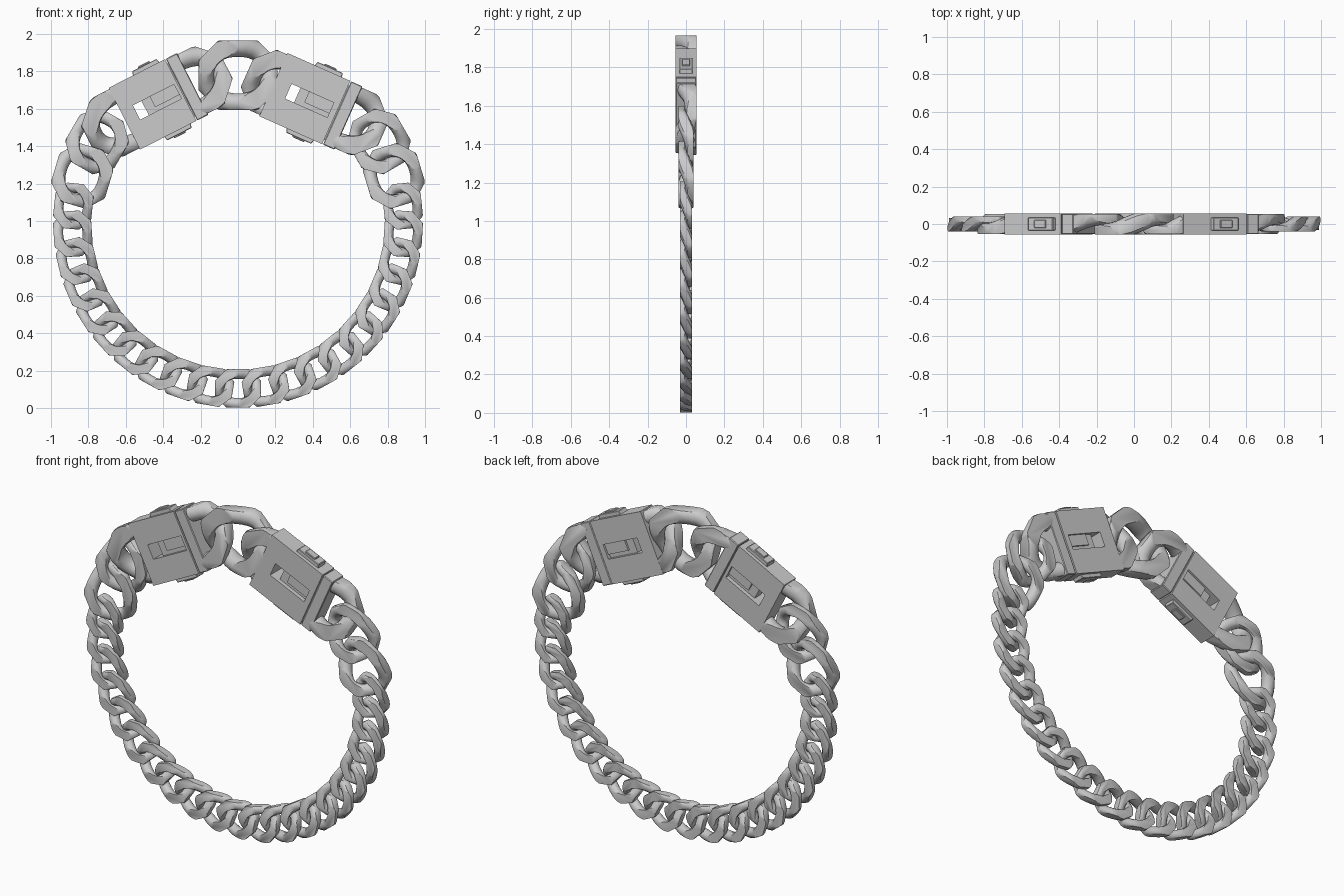
import bpy, bmesh
from math import sin, cos, pi, radians, copysign
from mathutils import Vector, Matrix

if "Cube" in bpy.data.objects:
    bpy.data.objects.remove(bpy.data.objects["Cube"])

CENTRE_Z, RING = 0.99, 0.885


def finish(bm, name, angle=35):
    bmesh.ops.recalc_face_normals(bm, faces=bm.faces)
    me = bpy.data.meshes.new(name)
    bm.to_mesh(me)
    bm.free()
    me.shade_smooth()
    me.set_sharp_from_angle(angle=radians(angle))
    return me


def place(name, me, x, z, turn):
    ob = bpy.data.objects.new(name, me)
    ob.location = (x, 0, z)
    ob.rotation_euler = (0, radians(turn), 0)
    bpy.context.collection.objects.link(ob)
    return ob


def slice_off(bm, co, no):
    geom = bm.verts[:] + bm.edges[:] + bm.faces[:]
    res = bmesh.ops.bisect_plane(bm, geom=geom, plane_co=co, plane_no=no,
                                 dist=1e-6, clear_outer=True)
    edges = [e for e in res['geom_cut']
             if isinstance(e, bmesh.types.BMEdge) and e.is_boundary]
    if edges:
        bmesh.ops.holes_fill(bm, edges=edges, sides=0)


# Twisted curb link, ground flat front and back and faceted on the outside.
# side = +1 / -1 keeps only that half, for the loops of the clasps.
def link_mesh(name, a, b, r, sway, half_thick, side=0, n=28, m=12):
    def path(u):
        c, s = cos(u), sin(u)
        return Vector((a * copysign(abs(c) ** 0.88, c), sway * sin(2 * u),
                       b * copysign(abs(s) ** 0.88, s)))
    bm = bmesh.new()
    rings = []
    for i in range(n):
        u = 2 * pi * (i + 0.5) / n
        p = path(u)
        tan = (path(u + 0.02) - path(u - 0.02)).normalized()
        out = tan.cross(Vector((0, 1, 0))).normalized()
        up = out.cross(tan)
        rings.append([bm.verts.new(p + r * (cos(v) * out + sin(v) * up))
                      for v in (2 * pi * k / m for k in range(m))])
    for i in range(n):
        p, q = rings[i], rings[(i + 1) % n]
        for k in range(m):
            bm.faces.new((p[k], p[(k + 1) % m], q[(k + 1) % m], q[k]))
    bmesh.ops.recalc_face_normals(bm, faces=bm.faces)
    if side:
        slice_off(bm, Vector((0, 0, 0)), Vector((-side, 0, 0)))
    for k in range(8):
        d = Vector((cos(k * pi / 4), 0, sin(k * pi / 4)))
        if side and d.x * side < -0.1:
            continue
        reach = max(v.co.dot(d) for v in bm.verts)
        slice_off(bm, d * (reach - 0.3 * r), d)
    for s in (-1, 1):
        slice_off(bm, Vector((0, s * half_thick, 0)), Vector((0, s, 0)))
    return finish(bm, name)


def block(name, x0, x1, y, z0, z1, bevel=0.0, taper=0.0):
    bm = bmesh.new()
    bmesh.ops.create_cube(bm, size=1)
    for v in bm.verts:
        outer = v.co.z > 0
        v.co = Vector((x1 if v.co.x > 0 else x0, copysign(y, v.co.y),
                       z1 if outer else z0))
        if outer and taper:
            v.co.x += copysign(taper, (x0 + x1) / 2 - v.co.x)
    if bevel:
        bmesh.ops.bevel(bm, geom=bm.edges[:], offset=bevel, segments=1,
                        affect='EDGES')
    return finish(bm, name, 20)


# Rectangular plate with a rectangular opening right through it
def frame(name, outer, inner, y):
    bm = bmesh.new()
    loops = []
    for x0, x1, z0, z1 in (outer, inner):
        for yy in (-y, y):
            loops.append([bm.verts.new((x, yy, z)) for x, z in
                          ((x0, z0), (x1, z0), (x1, z1), (x0, z1))])
    of, ob, inf, inb = loops
    for p, q in ((of, ob), (inf, inb), (of, inf), (ob, inb)):
        for k in range(4):
            j = (k + 1) % 4
            bm.faces.new((p[k], p[j], q[j], q[k]))
    return finish(bm, name, 20)


# Small chain round the lower part
small = link_mesh("small_link", 0.102, 0.082, 0.030, 0.027, 0.031)
COUNT, FIRST = 21, 84.2
for i in range(COUNT):
    deg = FIRST + (360 - 2 * FIRST) * i / (COUNT - 1)
    place("small_link", small, RING * sin(radians(deg)),
          CENTRE_Z + RING * cos(radians(deg)), deg)

# Two medium links on each side
medium = link_mesh("medium_link", 0.138, 0.125, 0.038, 0.034, 0.040)
for deg in (60, 73.2, -60, -73.2):
    place("medium_link", medium, 0.87 * sin(radians(deg)),
          CENTRE_Z + 0.87 * cos(radians(deg)), deg)

# Large link at the top
place("top_link", link_mesh("top_link", 0.175, 0.150, 0.052, 0.045, 0.055),
      0, 1.78, 0)


# Box clasp with a loop at each end
def clasp(side, x, z, turn, hl, left_reach, right_reach):
    def add(part, me):
        return place(f"{side}_clasp_{part}", me, x, z, turn)
    H, Y, seam = 0.185, 0.055, hl - 0.072
    slot = (-0.132, 0.115, -0.043, 0.043)
    add("body", frame("body", (-hl, seam, -H, H), slot, Y))
    add("end_band", block("end_band", seam + 0.005, hl, Y - 0.001, -H, H, 0.004))
    add("tongue", block("tongue", seam - 0.01, seam + 0.02, 0.045, -0.16, 0.16))
    # Latch inside the slot leaves a see-through gap at one end
    add("latch", block("latch", -0.08, 0.12, 0.030, -0.044, 0.044))
    add("latch_bar", block("latch_bar", -0.03, 0.12, 0.042, -0.02, 0.044))
    # Push buttons on the two edges
    for where, flip in (("outer", 1), ("inner", -1)):
        for part, me in (
                ("button", block("button", -0.065, 0.105, 0.034, H - 0.02,
                                 H + 0.022, 0.003, 0.012)),
                ("button_ridge", block("button_ridge", -0.02, 0.06, 0.022,
                                       H, H + 0.030, 0.003, 0.006))):
            if flip < 0:
                me.transform(Matrix.Scale(-1, 4, Vector((0, 0, 1))))
                me.flip_normals()
            add(f"{where}_{part}", me)
    # Loops are half links rooted in the box ends
    for where, s, reach in (("left", -1, left_reach), ("right", 1, right_reach)):
        root = hl - 0.03
        me = link_mesh("loop", reach - root - 0.036, 0.142, 0.052, 0.045,
                       0.0545, s)
        me.transform(Matrix.Translation((s * root, 0, 0)))
        add(f"{where}_loop", me)


clasp("left", -0.425, 1.64, -27, 0.205, 0.43, 0.41)
clasp("right", 0.39, 1.64, 24, 0.22, 0.375, 0.425)
